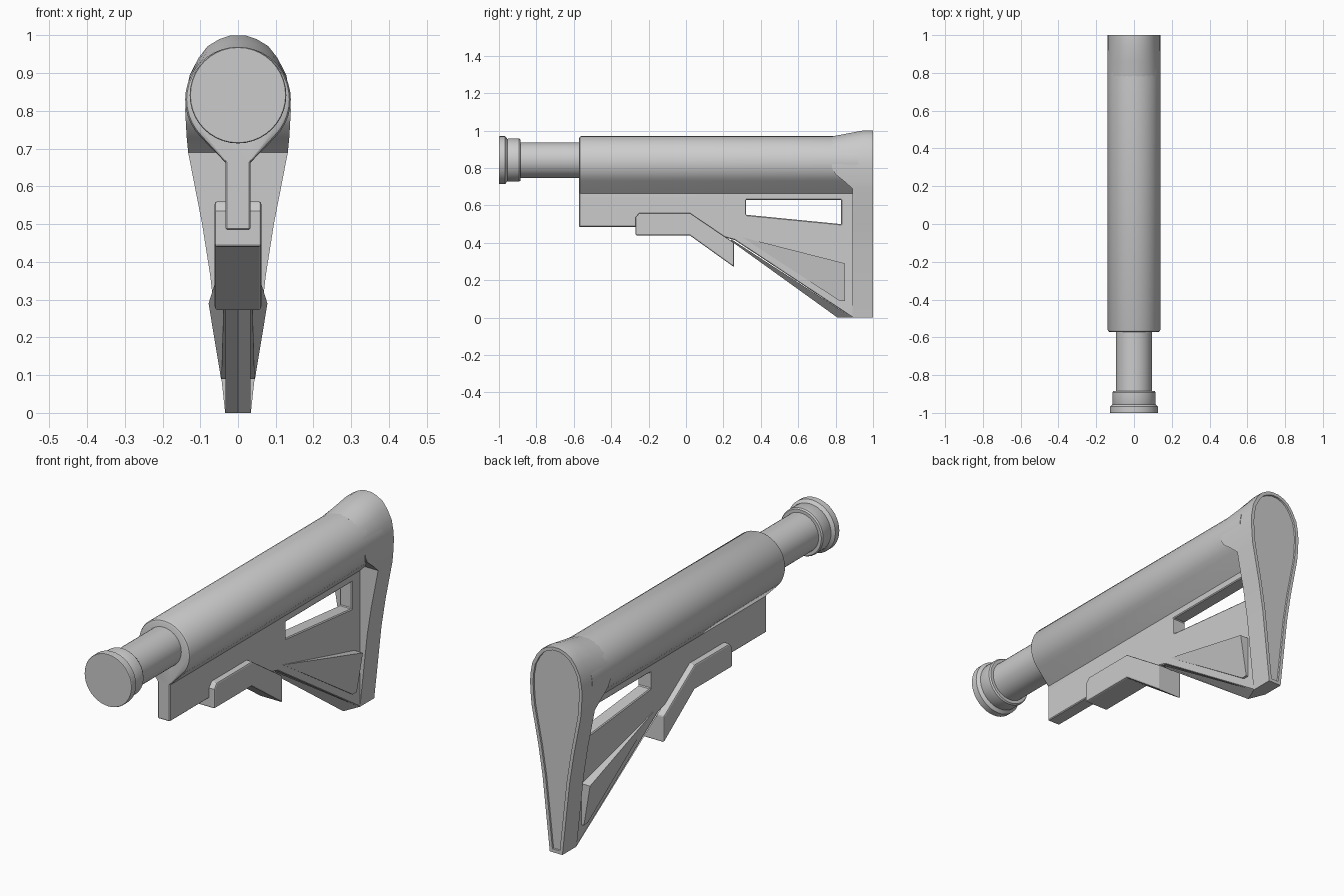
import bpy, bmesh, math

if "Cube" in bpy.data.objects:
    bpy.data.objects.remove(bpy.data.objects["Cube"])


def make(name, verts, faces, smooth=None, bevel=0):
    me = bpy.data.meshes.new(name)
    me.from_pydata(verts, [], faces)
    bm = bmesh.new()
    bm.from_mesh(me)
    bmesh.ops.recalc_face_normals(bm, faces=bm.faces)
    bm.to_mesh(me)
    bm.free()
    ob = bpy.data.objects.new(name, me)
    bpy.context.collection.objects.link(ob)
    bpy.ops.object.select_all(action='DESELECT')
    bpy.context.view_layer.objects.active = ob
    ob.select_set(True)
    if bevel:
        m = ob.modifiers.new("edge_bevel", 'BEVEL')
        m.width, m.segments, m.limit_method = bevel, 2, 'ANGLE'
        m.angle_limit = math.radians(50)
    if smooth:
        bpy.ops.object.shade_smooth_by_angle(angle=math.radians(smooth))
    return ob


def loft(rings):
    """Vertices and faces for equal-length closed rings, capped at both ends."""
    n = len(rings[0])
    verts = [p for r in rings for p in r]
    faces = [(k * n + i, k * n + (i + 1) % n, (k + 1) * n + (i + 1) % n, (k + 1) * n + i)
             for k in range(len(rings) - 1) for i in range(n)]
    last = (len(rings) - 1) * n
    return verts, faces + [tuple(range(n)), tuple(range(last, last + n))]


def slab(name, yz, hx, **kw):
    """Side profile extruded symmetrically across x."""
    return make(name, *loft([[(s * hx, y, z) for y, z in yz] for s in (-1, 1)]), **kw)


# buffer tube with stepped front flange
def circle(y, r, zc=0.842, n=40):
    return [(r * math.cos(2 * math.pi * i / n), y, zc + r * math.sin(2 * math.pi * i / n)) for i in range(n)]


tube_profile = [(-1, .126), (-.997, .128), (-.967, .128), (-.955, .113), (-.95, .115), (-.892, .115),
                (-.885, .110), (-.885, .095), (-.5, .095)]
make("buffer_tube", *loft([circle(y, r) for y, r in tube_profile]), smooth=30)

# main sleeve: round top narrowing to a neck, with a softened front rim
C, R = .83, .14


def sleeve_ring(y, off):
    arc = [math.radians(-45 + 270 * i / 30) for i in range(31)]
    pts = [((R - off) * math.cos(a), y, C + (R - off) * math.sin(a)) for a in arc]
    w = .033 - off * .4
    return pts + [(-w, y, .663), (-w, y, .645), (w, y, .645), (w, y, .663)]


make("sleeve", *loft([sleeve_ring(-.572, .012), sleeve_ring(-.568, .004),
                      sleeve_ring(-.56, 0), sleeve_ring(.92, 0)]), smooth=30)

# centre web with the sling window cut through it
web = slab("web", [(-.572, .485), (-.572, .75), (.93, .75), (.93, 0), (.89, 0), (.26, .415), (0, .485)], .033)
cutter = slab("window_cutter", [(.32, .63), (.83, .63), (.83, .50), (.32, .55)], .2)
cutter.hide_render = True
m = web.modifiers.new("window", 'BOOLEAN')
m.operation, m.object, m.solver = 'DIFFERENCE', cutter, 'EXACT'
bpy.context.view_layer.objects.active = web
bpy.ops.object.modifier_apply(modifier="window")
bpy.data.objects.remove(cutter)
m = web.modifiers.new("edge_bevel", 'BEVEL')
m.width, m.limit_method, m.angle_limit = .004, 'ANGLE', math.radians(80)

# V-shaped keel under the web
make("keel", *loft([[(-.033, .24, .42), (.033, .24, .42), (0, .24, .41)],
                    [(-.033, .89, 0), (.033, .89, 0), (0, .81, 0)]]))

# adjustment lever wrapped around the web
slab("lever", [(-.27, .44), (-.27, .535), (-.25, .56), (.02, .56), (.257, .40), (.257, .27), (.02, .44)],
     .062, bevel=.007)

# raised wedge panels on both sides
outer = [(.034, .30, .43), (.078, .85, .29), (.045, .85, .09), (.044, .82, .09)]
for side, s in (("left", -1), ("right", 1)):
    make("wedge_panel_" + side, *loft([[(s * .02, y, z) for x, y, z in outer],
                                       [(s * x, y, z) for x, y, z in outer]]))

# butt: teardrop outline blended onto the sleeve
half = [(.02, 1.0), (.05, .99), (.08, .972), (.105, .94), (.128, .895), (.138, .84), (.14, .80), (.138, .765),
        (.136, .73), (.132, .69), (.095, .50), (.073, .36), (.034, 0)]


def front_y(z):
    for lim, y in ((.79, .78), (.76, .80), (.72, .845)):
        if z > lim:
            return y
    return .89


def butt_ring(t):
    pts = []
    for x, z in half:
        zf = C + math.sqrt(R * R - x * x) if z > C else z
        y0 = front_y(z)
        pts.append((x, y0 + (.945 - y0) * t, zf + (z - zf) * t))
    return pts + [(-x, y, z) for x, y, z in reversed(pts)]


rim = [(x, 1, z) for x, y, z in butt_ring(1)]
verts, faces = loft([butt_ring(0), butt_ring(.5), butt_ring(1), rim])
n = len(rim)
faces.remove(tuple(range(n)))
faces += [(i, i + 1, n - 2 - i, n - 1 - i) for i in range(len(half) - 1)]
butt = make("butt", verts, faces)

# recessed rear pad face
bm = bmesh.new()
bm.from_mesh(butt.data)
back = [f for f in bm.faces if all(v.co.y > .99 for v in f.verts)]
bmesh.ops.inset_region(bm, faces=back, thickness=.016, use_even_offset=True)
inner = bmesh.ops.inset_region(bm, faces=back, thickness=.001, depth=-.008, use_even_offset=True)
bm.to_mesh(butt.data)
bm.free()
bpy.ops.object.shade_smooth_by_angle(angle=math.radians(30))
